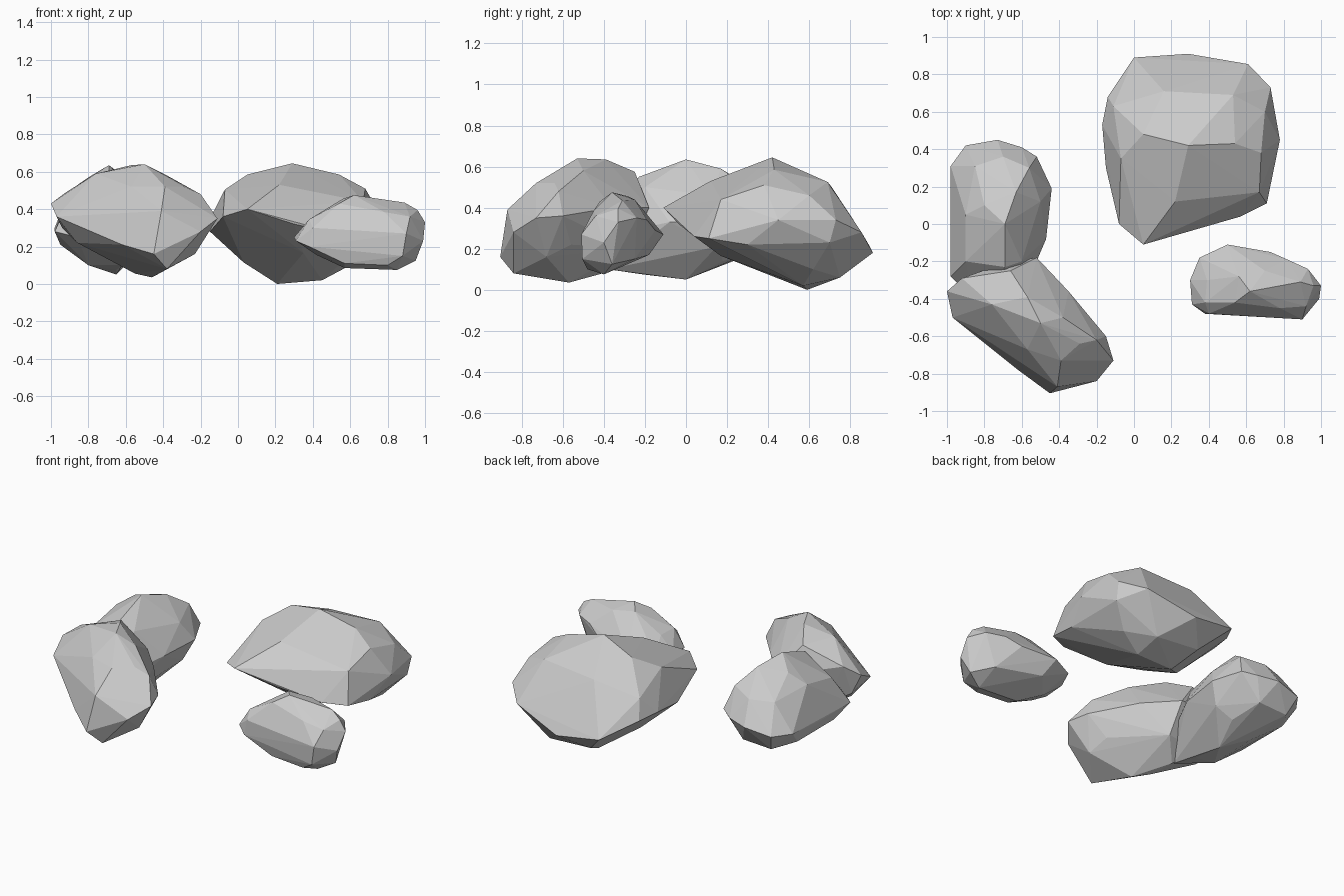
import bpy, bmesh

# One flat stone colour
stone = bpy.data.materials.new("grey stone")
stone.diffuse_color = (0.60, 0.60, 0.60, 1)


def boulder(name, crown, rim, base):
    """Faceted rock: hull wrapped round its top, widest and bottom corners."""
    bm = bmesh.new()
    for co in crown + rim + base:
        bm.verts.new(co)
    hull = bmesh.ops.convex_hull(bm, input=bm.verts[:])
    loose = {g for g in hull["geom_interior"] + hull["geom_unused"]
             if isinstance(g, bmesh.types.BMVert)}
    bmesh.ops.delete(bm, geom=list(loose), context='VERTS')
    bmesh.ops.recalc_face_normals(bm, faces=bm.faces[:])
    mesh = bpy.data.meshes.new(name)
    bm.to_mesh(mesh)
    bm.free()
    mesh.materials.append(stone)
    ob = bpy.data.objects.new(name, mesh)
    bpy.context.collection.objects.link(ob)
    return ob


# Broad rock at the back right, its front lip dropping low on the right
boulder(
    "large_rock",
    crown=[(.29, .42, .645), (.22, .12, .53), (.54, .43, .585), (.68, .38, .51),
           (.67, .17, .44), (.70, .60, .46), (.53, .69, .525), (.16, .71, .50),
           (.05, .48, .585), (-.07, .35, .505), (-.11, .63, .42)],
    rim=[(.05, -.11, .40), (.30, -.035, .32), (.57, .04, .26), (.71, .11, .25),
         (.73, .30, .22), (.78, .45, .34), (.73, .73, .34), (.72, .70, .23),
         (.61, .855, .28), (.47, .86, .27), (.29, .91, .18), (0, .89, .22),
         (-.14, .68, .30), (-.17, .53, .31), (-.15, .30, .28), (-.08, 0, .36)],
    base=[(.21, .59, 0), (.45, .57, .02), (.60, .62, .10), (.45, .75, .06),
          (.15, .76, .08), (.03, .42, .115), (.35, .17, .165)])

# Small rock at the front right
boulder(
    "small_rock",
    crown=[(.62, -.36, .475), (.56, -.28, .455), (.80, -.34, .425), (.89, -.31, .435),
           (.96, -.33, .395), (.54, -.42, .43), (.70, -.25, .44), (.39, -.30, .34),
           (.78, -.45, .385), (.92, -.44, .36), (.38, -.42, .345)],
    rim=[(.30, -.30, .25), (.35, -.18, .26), (.50, -.11, .27), (.73, -.15, .29),
         (.82, -.19, .34), (.93, -.24, .35), (1, -.33, .33), (.99, -.40, .23),
         (.90, -.51, .27), (.88, -.505, .15), (.40, -.48, .30), (.38, -.48, .20),
         (.31, -.43, .23)],
    base=[(.85, -.40, .075), (.57, -.39, .085), (.95, -.36, .125), (.80, -.48, .10),
          (.57, -.47, .11), (.55, -.18, .17), (.85, -.25, .15), (.42, -.33, .155)])

# Long rock at the back left
boulder(
    "back_left_rock",
    crown=[(-.69, 0, .635), (-.69, -.23, .55), (-.63, .17, .59), (-.80, .10, .57),
           (-.85, .31, .47), (-.90, .05, .50), (-.90, -.20, .45), (-.60, -.20, .50),
           (-.56, .30, .50), (-.70, .36, .47), (-.50, .12, .46)],
    rim=[(-.98, .31, .30), (-.90, .42, .30), (-.73, .45, .33), (-.60, .41, .34),
         (-.52, .36, .36), (-.44, .19, .34), (-.47, -.08, .33), (-.53, -.22, .30),
         (-.98, 0, .28), (-.98, -.28, .28), (-.86, -.40, .25), (-.62, -.42, .22)],
    base=[(-.65, 0, .05), (-.65, -.21, .075), (-.60, .18, .14), (-.80, -.22, .10),
          (-.80, .12, .11), (-.66, .36, .20), (-.86, .36, .19), (-.62, -.38, .10),
          (-.95, .22, .21), (-.95, -.15, .21), (-.50, .15, .21)])

# Slanting rock at the front left, with one big flat face
boulder(
    "front_left_rock",
    crown=[(-.50, -.53, .64), (-.57, -.39, .635), (-.66, -.25, .575), (-.76, -.43, .59),
           (-.92, -.29, .49), (-.39, -.73, .52), (-.38, -.50, .58), (-.29, -.64, .52),
           (-.20, -.62, .48), (-.57, -.67, .52)],
    rim=[(-1, -.36, .43), (-.97, -.50, .36), (-.62, -.78, .21), (-.45, -.905, .16),
         (-.41, -.87, .39), (-.20, -.84, .28), (-.11, -.73, .35), (-.15, -.60, .36),
         (-.35, -.36, .40), (-.52, -.18, .40), (-.67, -.20, .42), (-.94, -.35, .30)],
    base=[(-.46, -.57, .035), (-.38, -.84, .08), (-.23, -.68, .16), (-.55, -.50, .055),
          (-.60, -.37, .09), (-.50, -.27, .20), (-.86, -.46, .22), (-.77, -.30, .20),
          (-.26, -.56, .22)])
